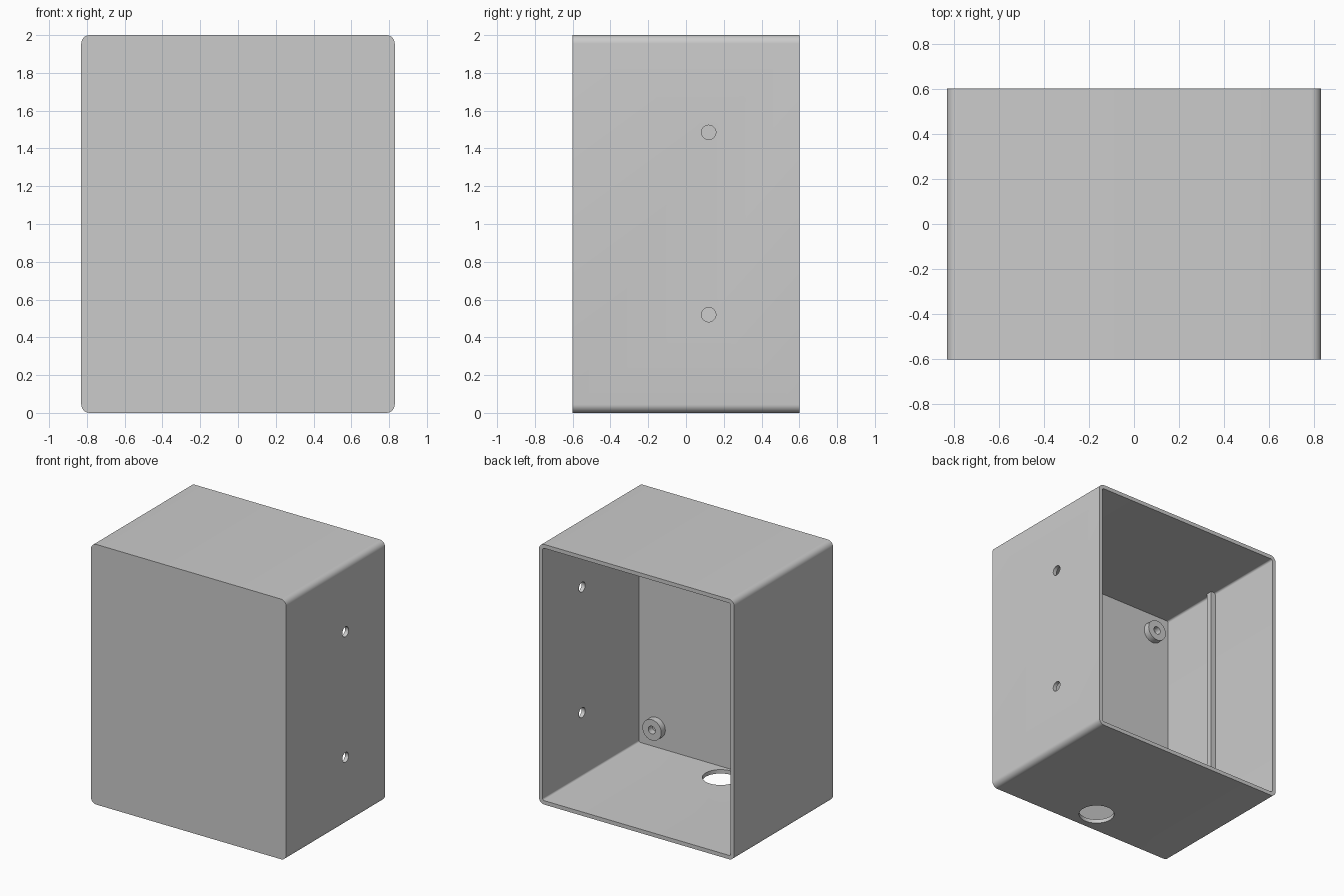
import bpy, bmesh
from math import pi, sin, cos
from mathutils import Matrix, Vector

if "Cube" in bpy.data.objects:
    bpy.data.objects.remove(bpy.data.objects["Cube"])

W, D, H = 0.83, 0.60, 2.0      # half width, half depth, height
T, R = 0.03, 0.045             # wall thickness, outer corner radius

grey = bpy.data.materials.new("light_grey")
grey.use_nodes = True
grey.diffuse_color = (0.6, 0.6, 0.6, 1)
grey.node_tree.nodes["Principled BSDF"].inputs["Base Color"].default_value = (0.6, 0.6, 0.6, 1)


def add(name, bm):
    bmesh.ops.recalc_face_normals(bm, faces=bm.faces)
    mesh = bpy.data.meshes.new(name)
    bm.to_mesh(mesh)
    bm.free()
    mesh.materials.append(grey)
    ob = bpy.data.objects.new(name, mesh)
    bpy.context.collection.objects.link(ob)
    return ob


def rounded_prism(name, half_w, z0, z1, y0, y1, r, steps=8):
    """Rounded rectangle in XZ, extruded along Y."""
    bm = bmesh.new()
    centres = [(half_w - r, z1 - r), (r - half_w, z1 - r),
               (r - half_w, z0 + r), (half_w - r, z0 + r)]
    verts = []
    for q, (cx, cz) in enumerate(centres):
        for i in range(steps + 1):
            a = (q + i / steps) * pi / 2
            verts.append(bm.verts.new((cx + r * cos(a), y0, cz + r * sin(a))))
    face = bm.faces.new(verts)
    new = bmesh.ops.extrude_face_region(bm, geom=[face])["geom"]
    bmesh.ops.translate(bm, vec=(0, y1 - y0, 0),
                        verts=[v for v in new if isinstance(v, bmesh.types.BMVert)])
    return add(name, bm)


def cylinder(name, centre, axis, r, depth, sides=40):
    bm = bmesh.new()
    turn = Vector((0, 0, 1)).rotation_difference(Vector(axis)).to_matrix().to_4x4()
    bmesh.ops.create_cone(bm, cap_ends=True, segments=sides, radius1=r, radius2=r,
                          depth=depth, matrix=Matrix.Translation(centre) @ turn)
    return add(name, bm)


def cut(ob, cutter):
    mod = ob.modifiers.new("cut", 'BOOLEAN')
    mod.operation, mod.solver, mod.object = 'DIFFERENCE', 'EXACT', cutter
    bpy.context.view_layer.objects.active = ob
    bpy.ops.object.modifier_apply(modifier=mod.name)
    bpy.data.objects.remove(cutter)


# Hollow housing, open at the back
housing = rounded_prism("housing", W, 0, H, -D, D, R)
cut(housing, rounded_prism("cavity", W - T, T, H - T, T - D, D + 0.1, R - T))

# Cable hole in the floor and two screw holes in the left wall
cut(housing, cylinder("cable_hole", (0, -0.42, 0), (0, 0, 1), 0.127, 0.2, 64))
for z in (0.52, 1.485):
    cut(housing, cylinder("screw_hole", (W, 0.12, z), (1, 0, 0), 0.038, 0.2))
parts = [housing]

# Round screw bosses inside the front wall, one near each corner
boss_h, inner = 0.05, T - D
for x, side in ((0.655, "left"), (-0.655, "right")):
    for z, level in ((0.18, "lower"), (H - 0.18, "upper")):
        boss = cylinder(f"boss_{level}_{side}", (x, inner + boss_h / 2, z), (0, 1, 0), 0.08, boss_h)
        cut(boss, cylinder("boss_hole", (x, inner, z), (0, 1, 0), 0.03, 0.3))
        parts.append(boss)

# Upright guide rail on the inside of the right wall
bm = bmesh.new()
bmesh.ops.create_cube(bm, size=1, matrix=Matrix.Translation((0.02 - W + T, -0.062, H / 2))
                      @ Matrix.Diagonal((0.04, 0.045, H - 2 * T, 1)))
parts.append(add("guide_rail", bm))

# Smooth the curved faces, keep edges sharp
bpy.ops.object.select_all(action='DESELECT')
for ob in parts:
    ob.select_set(True)
bpy.context.view_layer.objects.active = housing
bpy.ops.object.shade_smooth_by_angle(angle=pi / 6)
